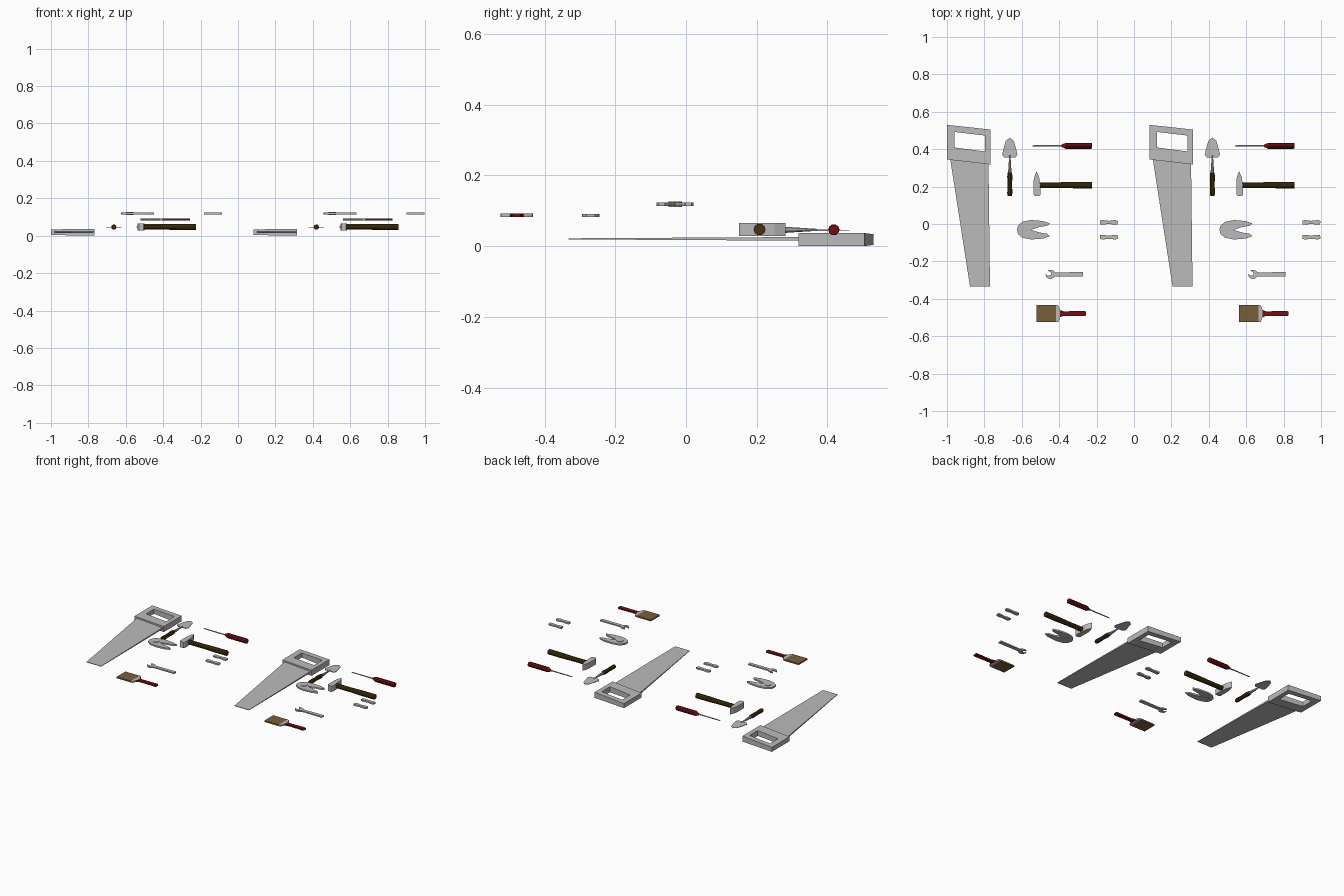
import bpy
import bmesh
from math import cos, sin, pi

cube = bpy.data.objects.get("Cube")
if cube:
    bpy.data.objects.remove(cube, do_unlink=True)


def material(name, red, green, blue):
    mat = bpy.data.materials.new(name)
    mat.use_nodes = True
    colour = (red, green, blue, 1)
    mat.diffuse_color = colour
    mat.node_tree.nodes["Principled BSDF"].inputs["Base Color"].default_value = colour
    return mat


steel = material("steel_grey", .5, .5, .5)
wood = material("dark_brown_wood", .06, .032, .005)
red_paint = material("dark_red", .17, .005, .006)
bristle = material("tan_bristle", .19, .115, .042)
parts = []


def finish(name, bm, mat):
    bmesh.ops.recalc_face_normals(bm, faces=bm.faces)
    mesh = bpy.data.meshes.new(name)
    bm.to_mesh(mesh)
    bm.free()
    mesh.materials.append(mat)
    obj = bpy.data.objects.new("right_set_" + name, mesh)
    bpy.context.collection.objects.link(obj)
    parts.append(obj)
    return obj


def plate(name, outline, z, thickness, mat, hole=None):
    """Flat part from an outline; thickness is a number or a function of x, y."""
    bm = bmesh.new()
    thick = thickness if callable(thickness) else (lambda x, y: thickness)

    def ring(points, side):
        return [bm.verts.new((x, y, z + side * thick(x, y) / 2)) for x, y in points]

    def bridge(a, b):
        for i in range(len(a)):
            bm.faces.new((a[i - 1], a[i], b[i], b[i - 1]))

    top, bottom = ring(outline, 1), ring(outline, -1)
    bridge(top, bottom)
    if hole:
        hole_top, hole_bottom = ring(hole, 1), ring(hole, -1)
        bridge(hole_top, hole_bottom)
        bridge(top, hole_top)
        bridge(bottom, hole_bottom)
    else:
        bm.faces.new(top)
        bm.faces.new(bottom[::-1])
    return finish(name, bm, mat)


def rod(name, profile, axis, across, z, mat, sides=10):
    """Turned part along x or y from (position, radius) pairs."""
    bm = bmesh.new()
    rings = []
    for t, r in profile:
        loop = []
        for k in range(sides):
            a = 2 * pi * k / sides
            u, w = across + r * cos(a), z + r * sin(a)
            loop.append(bm.verts.new((t, u, w) if axis == "x" else (u, t, w)))
        rings.append(loop)
    for a, b in zip(rings, rings[1:]):
        for k in range(sides):
            bm.faces.new((a[k - 1], a[k], b[k], b[k - 1]))
    bm.faces.new(rings[0])
    bm.faces.new(rings[-1][::-1])
    return finish(name, bm, mat)


def mirror_y(points, centre):
    return [(x, 2 * centre - y) for x, y in points]


def mirror_x(points, centre):
    return [(2 * centre - x, y) for x, y in reversed(points)]


# Saw: open frame handle and a blade thinning towards its tip
plate("saw_handle",
      [(-1, .53), (-.767, .505), (-.767, .318), (-1, .345)],
      .0185, lambda x, y: .037 - .007 * (-.767 - x) / .233, steel,
      hole=[(-.96, .492), (-.797, .473), (-.797, .388), (-.96, .409)])
plate("saw_blade",
      [(-.983, .35), (-.778, .33), (-.77, -.333), (-.877, -.333)],
      .0205, lambda x, y: .003 + .011 * (y + .333), steel)

# Trowel: turned handle, tapered neck and leaf blade
trowel_x = -.664
rod("trowel_handle", [(.15, .011), (.165, .014), (.21, .012), (.255, .014), (.275, .011)],
    "y", trowel_x, .046, wood)
rod("trowel_neck", [(.27, .01), (.31, .007), (.37, .003)], "y", trowel_x, .046, steel)
half_leaf = [(trowel_x, .462), (-.685, .445), (-.697, .405), (-.705, .37), (-.693, .355)]
leaf = half_leaf + mirror_x(half_leaf[1:], trowel_x)
plate("trowel_blade", leaf, .045, lambda x, y: .002 + .02 * max(0, .46 - y), steel)

# Hammer: block head with wedge peen, round handle
plate("hammer_head",
      [(-.521, .282), (-.507, .25), (-.503, .22), (-.503, .205), (-.5, .19),
       (-.5, .158), (-.505, .15), (-.53, .15), (-.536, .158), (-.536, .235), (-.53, .26)],
      .047, .038, steel)
rod("hammer_handle", [(-.51, .015), (-.4, .015), (-.32, .017), (-.225, .017)],
    "x", .208, .047, wood)

# Screwdriver
rod("screwdriver_shaft", [(-.542, .003), (-.38, .004)], "x", .418, .046, steel, sides=8)
rod("screwdriver_handle", [(-.388, .006), (-.365, .016), (-.23, .016), (-.225, .014)],
    "x", .418, .046, red_paint)

# Pliers: two mirrored halves, a pivot and two separate grips
pliers_y, pliers_z = -.031, .118
half = [(-.626, pliers_y), (-.62, -.008), (-.595, .012), (-.55, .021), (-.487, .016),
        (-.45, .003), (-.465, -.01), (-.503, -.016), (-.551, pliers_y)]
grip = [(-.182, .018), (-.168, .021), (-.135, .017), (-.1, .021), (-.086, .016),
        (-.088, -.003), (-.105, -.004), (-.135, .001), (-.165, -.004), (-.182, -.002)]
for side in ("upper", "lower"):
    plate("pliers_" + side + "_half", half, pliers_z, .01, steel)
    plate("pliers_" + side + "_grip", grip, pliers_z, .01, steel)
    half, grip = mirror_y(half, pliers_y), mirror_y(grip, pliers_y)
pivot = [(-.578 + .02 * cos(k * pi / 5), pliers_y + .02 * sin(k * pi / 5)) for k in range(10)]
plate("pliers_pivot", pivot, pliers_z, .016, steel)

# Wrench: bar with an open jaw
plate("wrench",
      [(-.273, -.257), (-.273, -.281), (-.422, -.28), (-.437, -.292), (-.453, -.294),
       (-.468, -.284), (-.474, -.267), (-.46, -.277), (-.445, -.273), (-.444, -.26),
       (-.462, -.248), (-.445, -.245), (-.43, -.25), (-.42, -.259)],
      .087, .008, steel)

# Paint brush: bristles, tapered ferrule and handle, symmetric about its axis
brush_y, brush_z = -.479, .087


def brush_part(name, upper, mat):
    plate(name, upper + mirror_y(upper, brush_y)[::-1], brush_z, .0095, mat)


brush_part("brush_bristles", [(-.522, -.433), (-.417, -.433)], bristle)
brush_part("brush_ferrule", [(-.417, -.433), (-.405, -.435), (-.395, -.46)], steel)
brush_part("brush_handle", [(-.395, -.46), (-.375, -.467), (-.265, -.465), (-.257, -.468)],
           red_paint)

# Second identical set beside the first
for part in list(parts):
    twin = part.copy()
    twin.name = part.name.replace("right_set", "left_set")
    twin.location.x += 1.083
    bpy.context.collection.objects.link(twin)
